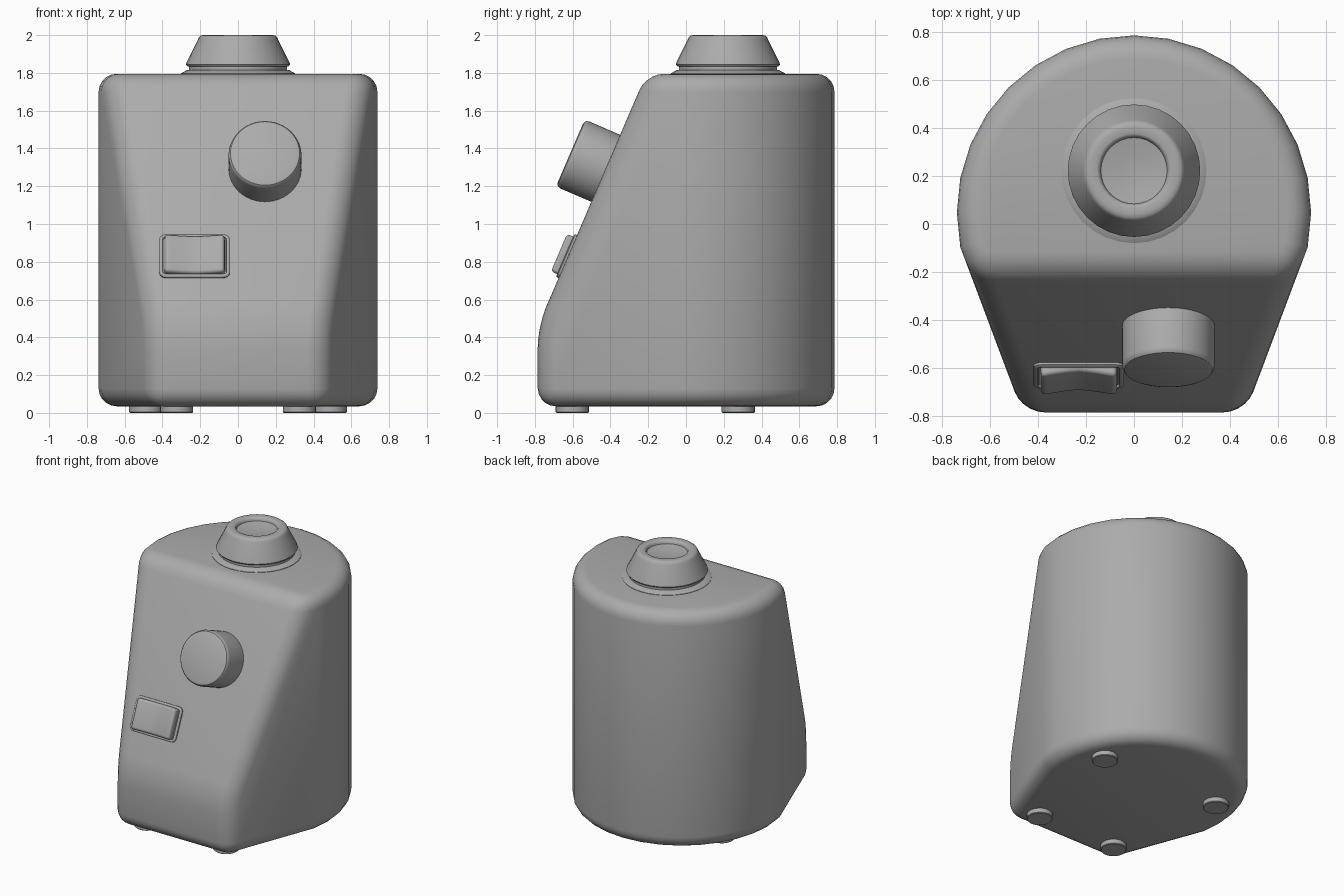
import bpy, bmesh, math
from mathutils import Matrix, Vector

if "Cube" in bpy.data.objects:
    bpy.data.objects.remove(bpy.data.objects["Cube"])

SLOPE = 0.43                      # y change per unit z on the slanted front
TILT = math.atan2(1, SLOPE)

# Mid-grey plastic shared by every part
plastic = bpy.data.materials.new("grey_plastic")
plastic.diffuse_color = (0.41, 0.41, 0.41, 1)
plastic.use_nodes = True
plastic.node_tree.nodes["Principled BSDF"].inputs["Base Color"].default_value = plastic.diffuse_color


def slope_y(z):
    return -0.21 - SLOPE * (1.795 - z)


def finish(bm, name, matrix=Matrix(), angle=30):
    bmesh.ops.recalc_face_normals(bm, faces=bm.faces[:])
    me = bpy.data.meshes.new(name)
    bm.to_mesh(me)
    bm.free()
    me.materials.append(plastic)
    ob = bpy.data.objects.new(name, me)
    bpy.context.collection.objects.link(ob)
    ob.matrix_world = matrix
    bpy.ops.object.select_all(action='DESELECT')
    ob.select_set(True)
    bpy.context.view_layer.objects.active = ob
    bpy.ops.object.shade_smooth_by_angle(angle=math.radians(angle))
    return ob


def prism(points, depth):
    """Extrude a closed outline of 3D points along a vector."""
    bm = bmesh.new()
    face = bm.faces.new([bm.verts.new(p) for p in points])
    ext = bmesh.ops.extrude_face_region(bm, geom=[face])
    bmesh.ops.translate(bm, vec=depth, verts=[v for v in ext['geom'] if isinstance(v, bmesh.types.BMVert)])
    bmesh.ops.recalc_face_normals(bm, faces=bm.faces[:])
    return bm


def bevel_sharp(bm, offset, segments, min_angle):
    edges = [e for e in bm.edges if e.calc_face_angle(0) > math.radians(min_angle)]
    bmesh.ops.bevel(bm, geom=edges, offset=offset, segments=segments, profile=0.5,
                    affect='EDGES', clamp_overlap=True)


def lathe(name, profile, matrix, steps=32, angle=30):
    bm = bmesh.new()
    verts = [bm.verts.new((r, 0, z)) for r, z in profile]
    edges = [bm.edges.new(p) for p in zip(verts, verts[1:])]
    bmesh.ops.spin(bm, geom=verts + edges, cent=(0, 0, 0), axis=(0, 0, 1),
                   angle=2 * math.pi, steps=steps)
    bmesh.ops.remove_doubles(bm, verts=bm.verts[:], dist=1e-4)
    return finish(bm, name, matrix, angle)


def on_front(x, z):
    return Matrix.Translation((x, slope_y(z), z)) @ Matrix.Rotation(TILT, 4, 'X')


# Body: round back, tapered front, slanted front panel
outline = []
for k in range(-9, 10):
    a = math.radians(90 - k * 11.25)
    outline.append((0.738 * math.cos(a), 0.048 + 0.738 * math.sin(a), 0.035))
outline += [(0.465, -0.785, 0.035), (-0.465, -0.785, 0.035)]
bm = prism(outline, Vector((0, 0, 1.76)))
bmesh.ops.bisect_plane(bm, geom=bm.verts[:] + bm.edges[:] + bm.faces[:],
                       plane_co=(0, -0.21, 1.795), plane_no=(0, -1, SLOPE), clear_outer=True)
bmesh.ops.holes_fill(bm, edges=[e for e in bm.edges if e.is_boundary])
bmesh.ops.recalc_face_normals(bm, faces=bm.faces[:])
crease = [e for e in bm.edges if all(v.co.y < -0.78 and v.co.z > 0.3 for v in e.verts)]
bmesh.ops.bevel(bm, geom=crease, offset=0.11, segments=4, profile=0.5, affect='EDGES')
bevel_sharp(bm, 0.095, 5, 18)
finish(bm, "body", angle=35)

# Top cup holder with its collar and shallow dish
lathe("top_collar", [(0.302, 1.785), (0.302, 1.798), (0.27, 1.815), (0.26, 1.815),
                     (0.26, 1.85)], Matrix.Translation((0, 0.222, 0)))
lathe("top_cup", [(0.25, 1.835), (0.268, 1.835), (0.276, 1.845), (0.273, 1.855),
                  (0.212, 1.977), (0.207, 1.989), (0.196, 1.998), (0.182, 2.0), (0.155, 2.0),
                  (0.146, 1.996), (0.14, 1.985), (0.138, 1.975), (0.07, 1.964), (0, 1.96)],
      Matrix.Translation((0, 0.222, 0)), angle=50)

# Dial knob
lathe("dial_knob", [(0.193, -0.02), (0.193, 0.178), (0.19, 0.19), (0.183, 0.199),
                    (0.168, 0.204), (0, 0.204)], on_front(0.143, 1.295), 48)

# Switch frame: rounded plate with a shallow groove around the button
place = on_front(-0.23, 0.828)
rim = []
for i, (sx, sy) in enumerate([(1, 1), (-1, 1), (-1, -1), (1, -1)]):
    for j in range(5):
        a = math.radians(90 * i + 22.5 * j)
        rim.append((sx * 0.154 + 0.034 * math.cos(a), sy * 0.09 + 0.034 * math.sin(a), -0.015))
bm = prism(rim, Vector((0, 0, 0.025)))
top = max(bm.faces, key=lambda f: f.calc_center_median().z)
for thickness, depth in [(0.008, 0.005), (0.01, 0), (0.003, -0.01)]:
    bmesh.ops.inset_region(bm, faces=[top], thickness=thickness, depth=depth)
finish(bm, "switch_frame", place)

# Rocker switch: saddle-shaped button
n = 8
section = [(-0.162, -0.108, -0.01)]
for i in range(n + 1):
    t = 2 * i / n - 1
    section.append((0.156 * t, -0.108, 0.03 + 0.024 * abs(t) ** 1.3))
section.append((0.162, -0.108, -0.01))
bm = prism(section, Vector((0, 0.216, 0)))
bevel_sharp(bm, 0.018, 4, 40)
finish(bm, "rocker_switch", place, angle=50)

# Feet
for label, x, y in [("front", 0.325, -0.602), ("back", 0.488, 0.277)]:
    for side, s in [("left", -1), ("right", 1)]:
        lathe(f"{label}_{side}_foot", [(0, 0), (0.083, 0), (0.088, 0.004), (0.088, 0.05)],
              Matrix.Translation((s * x, y, 0)), 24)
